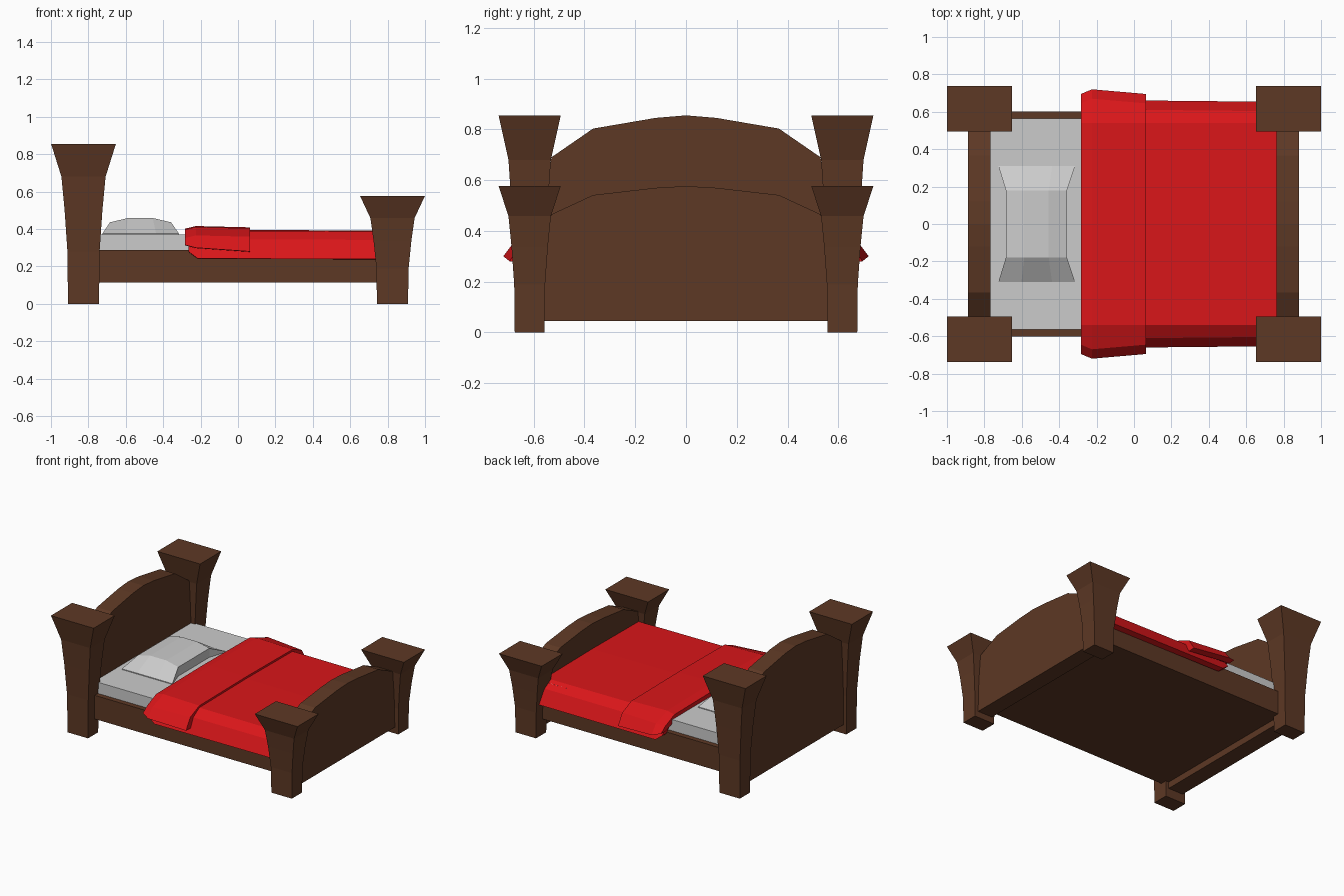
import bpy, bmesh

if "Cube" in bpy.data.objects:
    bpy.data.objects.remove(bpy.data.objects["Cube"])


def material(name, rgb):
    m = bpy.data.materials.new(name)
    m.diffuse_color = (*rgb, 1)
    m.use_nodes = True
    m.node_tree.nodes["Principled BSDF"].inputs["Base Color"].default_value = m.diffuse_color
    return m


WOOD = material("dark_wood", (0.11, 0.04, 0.018))
RED = material("red_cloth", (0.7, 0.008, 0.01))


def loft(name, rings, mat=None):
    """Skin a row of matching closed rings and cap both ends."""
    bm = bmesh.new()
    loops = [[bm.verts.new(p) for p in ring] for ring in rings]
    n = len(loops[0])
    for a, b in zip(loops, loops[1:]):
        for i in range(n):
            j = (i + 1) % n
            bm.faces.new((a[i], a[j], b[j], b[i]))
    bm.faces.new(loops[0])
    bm.faces.new(loops[-1])
    bmesh.ops.recalc_face_normals(bm, faces=bm.faces)
    me = bpy.data.meshes.new(name)
    bm.to_mesh(me)
    bm.free()
    ob = bpy.data.objects.new(name, me)
    bpy.context.collection.objects.link(ob)
    if mat:
        me.materials.append(mat)
    return ob


def box(name, x0, x1, hy, z0, z1, mat=None):
    ring = [(-hy, z0), (hy, z0), (hy, z1), (-hy, z1)]
    return loft(name, [[(x, y, z) for y, z in ring] for x in (x0, x1)], mat)


def mirrored(half):
    """Close a half profile (y >= 0, starting on the centre) across y = 0."""
    return half + [(-y, z) for y, z in reversed(half) if y > 0]


# Flared posts: (height, half width), shorter at the foot
POST = [(0, .083), (.28, .086), (.5, .101), (.68, .118), (.855, .173)]


def post(name, cx, cy, zs):
    rings = []
    for z, h in POST:
        k = h * .708
        rings.append([(cx + sx * h, cy + sy * k, z * zs)
                      for sx, sy in ((-1, -1), (1, -1), (1, 1), (-1, 1))])
    loft(name, rings, WOOD)


for side, cy in (("front", -.616), ("back", .616)):
    post("head_post_" + side, -.826, cy, 1)
    post("foot_post_" + side, .826, cy, .674)

# Arched end boards
ARCH = mirrored([(0, .855), (.12, .845), (.366, .803), (.53, .69),
                 (.56, .5), (.57, .067)])
for name, x0, x1, zs in (("headboard", -.888, -.767, 1),
                         ("footboard", .762, .881, .674)):
    loft(name, [[(x, y, z * zs) for y, z in ARCH] for x in (x0, x1)], WOOD)

# Bed base and mattress
box("bed_base", -.77, .765, .602, .115, .288, WOOD)
box("mattress", -.767, .764, .565, .28, .37)


# Pillow with pinched sides and flared corners
def pillow_row(y, x0, x1, wall, crown):
    m, w = (x0 + x1) / 2, (x1 - x0)
    return [(x0, y, .365), (x1, y, .365), (x1, y, wall),
            (m + w * .2, y, crown), (m - w * .2, y, crown), (x0, y, wall)]


loft("pillow", [pillow_row(-.31, -.725, -.315, .375, .376),
                pillow_row(-.18, -.685, -.358, .436, .459),
                pillow_row(.18, -.685, -.358, .436, .459),
                pillow_row(.31, -.725, -.315, .375, .376)])


# Blanket layers draped over both sides: outer skin, then inner skin
def drape(x, top, width, hem, thick):
    outer = [(0, top), (.54, top - .005), (width - .05, top - .05), (width, hem)]
    inner = [(width - thick, hem - .002), (.56, top - .06), (0, top - .06)]
    half = outer + inner
    left = [(-y, z) for y, z in half[-2:0:-1]]
    return [(x, y, z) for y, z in half + left]


loft("blanket", [drape(-.265, .392, .655, .28, .05),
                 drape(-.215, .396, .663, .242, .05),
                 drape(.77, .392, .653, .24, .05),
                 drape(.85, .30, .655, .255, .05)][:3], RED)
loft("blanket_fold", [drape(-.284, .402, .695, .315, .05),
                      drape(-.225, .416, .72, .30, .06),
                      drape(.065, .409, .695, .28, .05)], RED)
